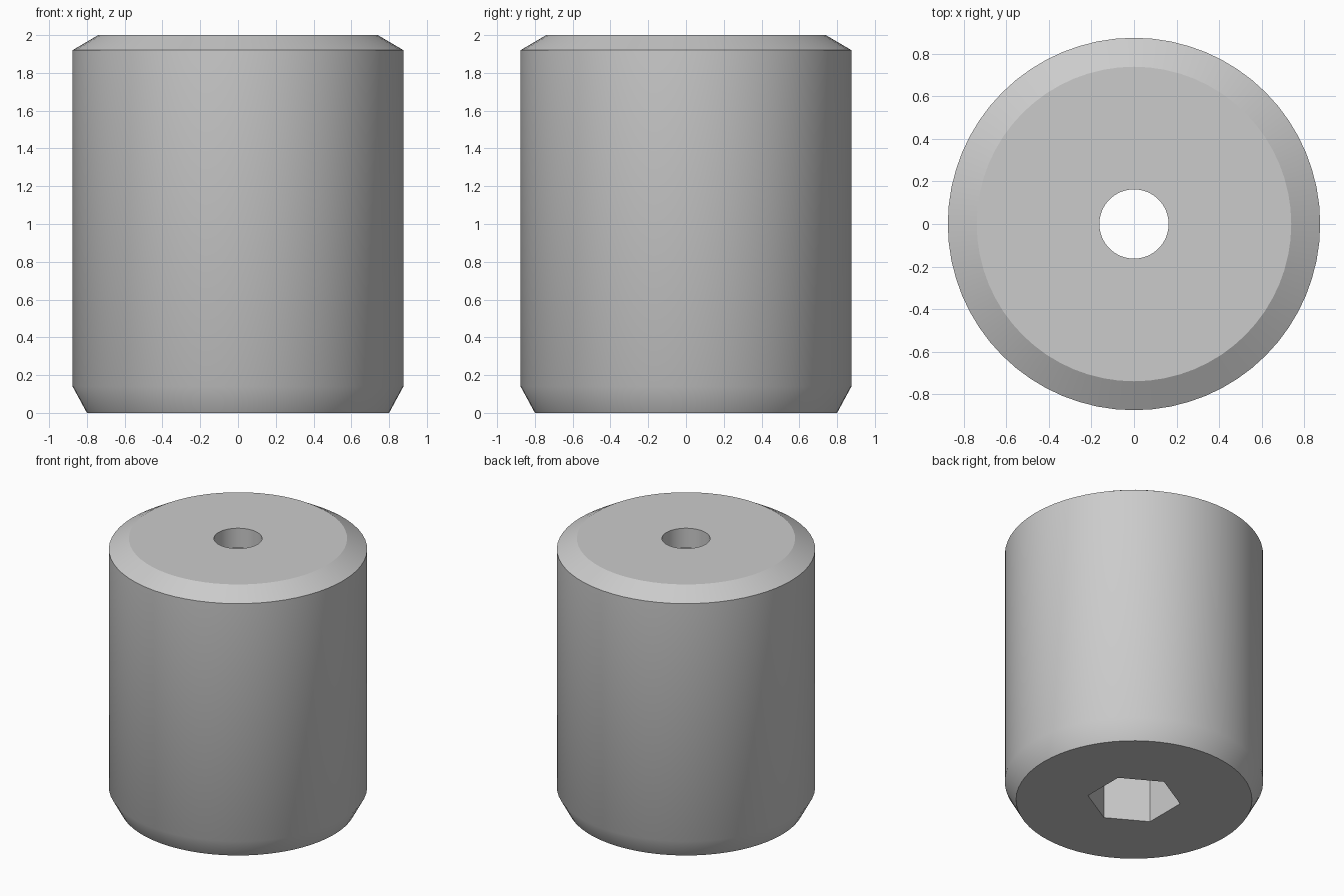
import bpy
import math

if "Cube" in bpy.data.objects:
    bpy.data.objects.remove(bpy.data.objects["Cube"], do_unlink=True)

SEGMENTS = 64
# Outer profile as (radius, height): chamfered at both ends
PROFILE = [(0.80, 0.0), (0.876, 0.14), (0.876, 1.92), (0.74, 2.0)]
SOCKET_RADIUS = 0.317
SOCKET_TOP = 1.855
HOLE_RADIUS = 0.163

grey = bpy.data.materials.new("steel_grey")
grey.use_nodes = True
colour = (0.6, 0.6, 0.6, 1.0)
grey.diffuse_color = colour
grey.node_tree.nodes["Principled BSDF"].inputs["Base Color"].default_value = colour


def lathe(name, profile, segments):
    """Closed solid of revolution around z, with n-gon caps."""
    verts = [(r * math.sin(math.tau * i / segments),
              r * math.cos(math.tau * i / segments), z)
             for r, z in profile for i in range(segments)]
    faces = [tuple(range(segments))]
    for ring in range(len(profile) - 1):
        a, b = ring * segments, (ring + 1) * segments
        for i in range(segments):
            j = (i + 1) % segments
            faces.append((a + j, a + i, b + i, b + j))
    last = (len(profile) - 1) * segments
    faces.append(tuple(last + i for i in reversed(range(segments))))
    mesh = bpy.data.meshes.new(name)
    mesh.from_pydata(verts, [], faces)
    mesh.materials.append(grey)
    obj = bpy.data.objects.new(name, mesh)
    bpy.context.collection.objects.link(obj)
    return obj


def cut(target, cutter):
    """Subtract the cutter for good, then discard it."""
    mod = target.modifiers.new(cutter.name, "BOOLEAN")
    mod.operation = "DIFFERENCE"
    mod.solver = "EXACT"
    mod.object = cutter
    bpy.context.view_layer.objects.active = target
    bpy.ops.object.modifier_apply(modifier=mod.name)
    bpy.data.objects.remove(cutter, do_unlink=True)


# Chamfered cylindrical body
body = lathe("body", PROFILE, SEGMENTS)

# Deep hexagonal socket from below, round hole through the top wall
cut(body, lathe("hex_socket", [(SOCKET_RADIUS, -0.1), (SOCKET_RADIUS, SOCKET_TOP)], 6))
cut(body, lathe("top_hole", [(HOLE_RADIUS, 1.5), (HOLE_RADIUS, 2.1)], SEGMENTS))

# Smooth walls and lower chamfer, crisp rims
bpy.ops.object.select_all(action="DESELECT")
body.select_set(True)
bpy.context.view_layer.objects.active = body
bpy.ops.object.shade_smooth_by_angle(angle=math.radians(29.5))
